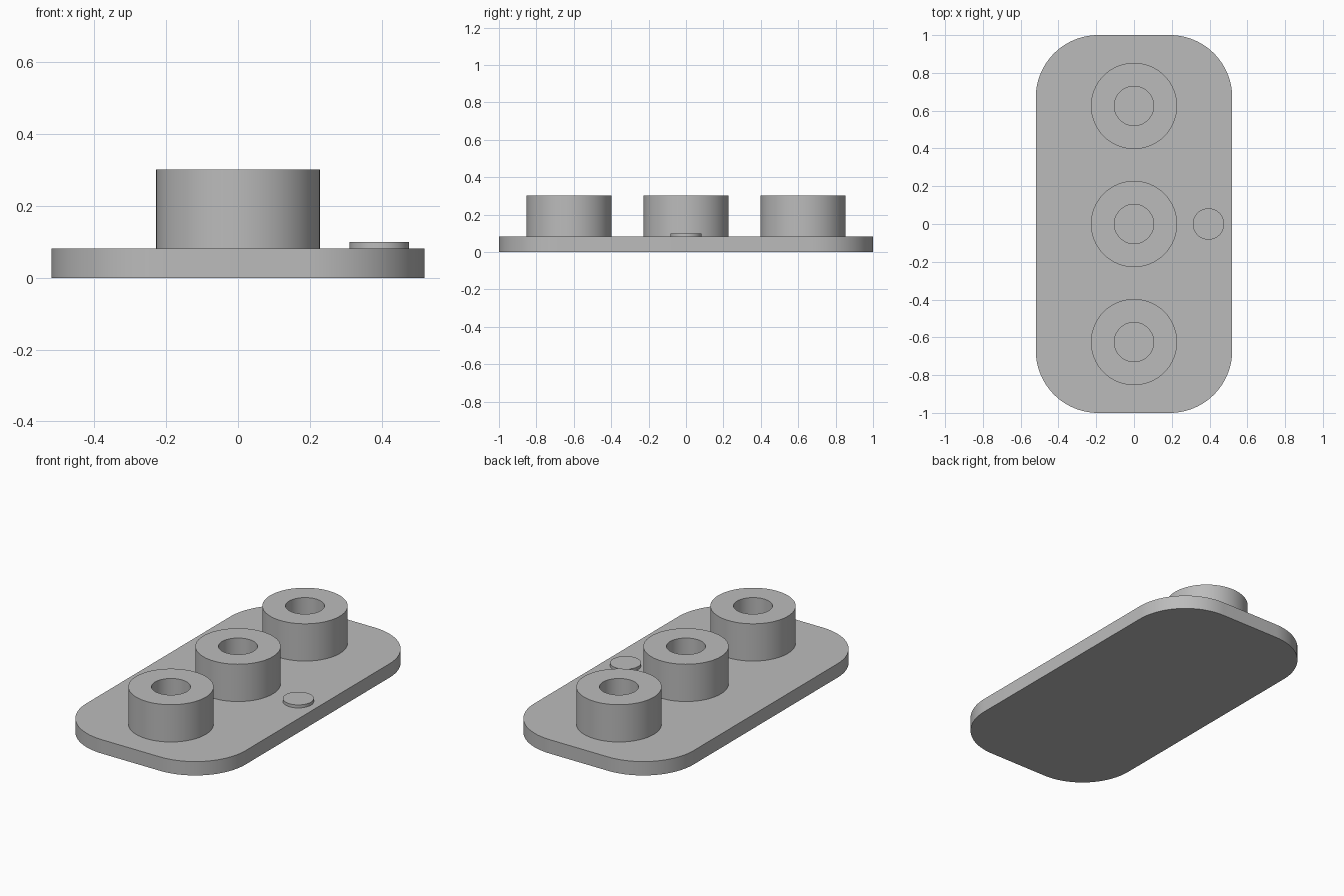
import bpy, bmesh, math
from mathutils import Matrix

cube = bpy.data.objects.get("Cube")
if cube:
    bpy.data.objects.remove(cube, do_unlink=True)

SEGMENTS = 96
PLATE_TOP = 0.082

grey = bpy.data.materials.new("plain grey")
GREY = (0.5, 0.5, 0.5, 1)
grey.use_nodes = True
grey.diffuse_color = GREY
grey.node_tree.nodes["Principled BSDF"].inputs["Base Color"].default_value = GREY


def finish(name, bm, location):
    """Turn a bmesh into a smooth-shaded object with sharp rims."""
    bmesh.ops.remove_doubles(bm, verts=bm.verts, dist=1e-5)
    bmesh.ops.recalc_face_normals(bm, faces=bm.faces)
    mesh = bpy.data.meshes.new(name)
    bm.to_mesh(mesh)
    bm.free()
    mesh.materials.append(grey)
    obj = bpy.data.objects.new(name, mesh)
    obj.location = location
    bpy.context.collection.objects.link(obj)
    bpy.ops.object.select_all(action='DESELECT')
    obj.select_set(True)
    bpy.context.view_layer.objects.active = obj
    bpy.ops.object.shade_smooth_by_angle(angle=math.radians(30))
    return obj


def lathe(name, profile, location):
    """Spin a radius/height profile around z."""
    bm = bmesh.new()
    verts = [bm.verts.new((r, 0, z)) for r, z in profile]
    edges = [bm.edges.new(pair) for pair in zip(verts, verts[1:])]
    bmesh.ops.spin(bm, geom=verts + edges, cent=(0, 0, 0), axis=(0, 0, 1),
                   angle=math.tau, steps=SEGMENTS, use_merge=True)
    return finish(name, bm, location)


def rounded_plate(name, half_x, half_y, radius, height):
    """Extrude a rectangle with round corners."""
    bm = bmesh.new()
    steps = SEGMENTS // 4
    ring = []
    for corner, (sx, sy) in enumerate([(1, 1), (-1, 1), (-1, -1), (1, -1)]):
        for i in range(steps + 1):
            a = (corner + i / steps) * math.pi / 2
            ring.append(bm.verts.new((sx * (half_x - radius) + radius * math.cos(a),
                                      sy * (half_y - radius) + radius * math.sin(a), 0)))
    base = bm.faces.new(ring)
    top = bmesh.ops.extrude_face_region(bm, geom=[base], use_keep_orig=True)["geom"]
    bmesh.ops.transform(bm, matrix=Matrix.Translation((0, 0, height)),
                        verts=[v for v in top if isinstance(v, bmesh.types.BMVert)])
    return finish(name, bm, (0, 0, 0))


# Base plate
rounded_plate("base_plate", 0.52, 1.0, 0.33, PLATE_TOP)

# Three hollow posts along the centre line
post_profile = [(0.228, 0), (0.228, 0.22), (0.104, 0.22), (0.104, 0)]
for name, y in (("front_post", -0.625), ("middle_post", 0), ("back_post", 0.625)):
    lathe(name, post_profile, (0, y, PLATE_TOP))

# Small raised disc on the left edge
lathe("marker_disc", [(0.083, 0), (0.083, 0.018), (0, 0.018)], (0.394, 0, PLATE_TOP))
